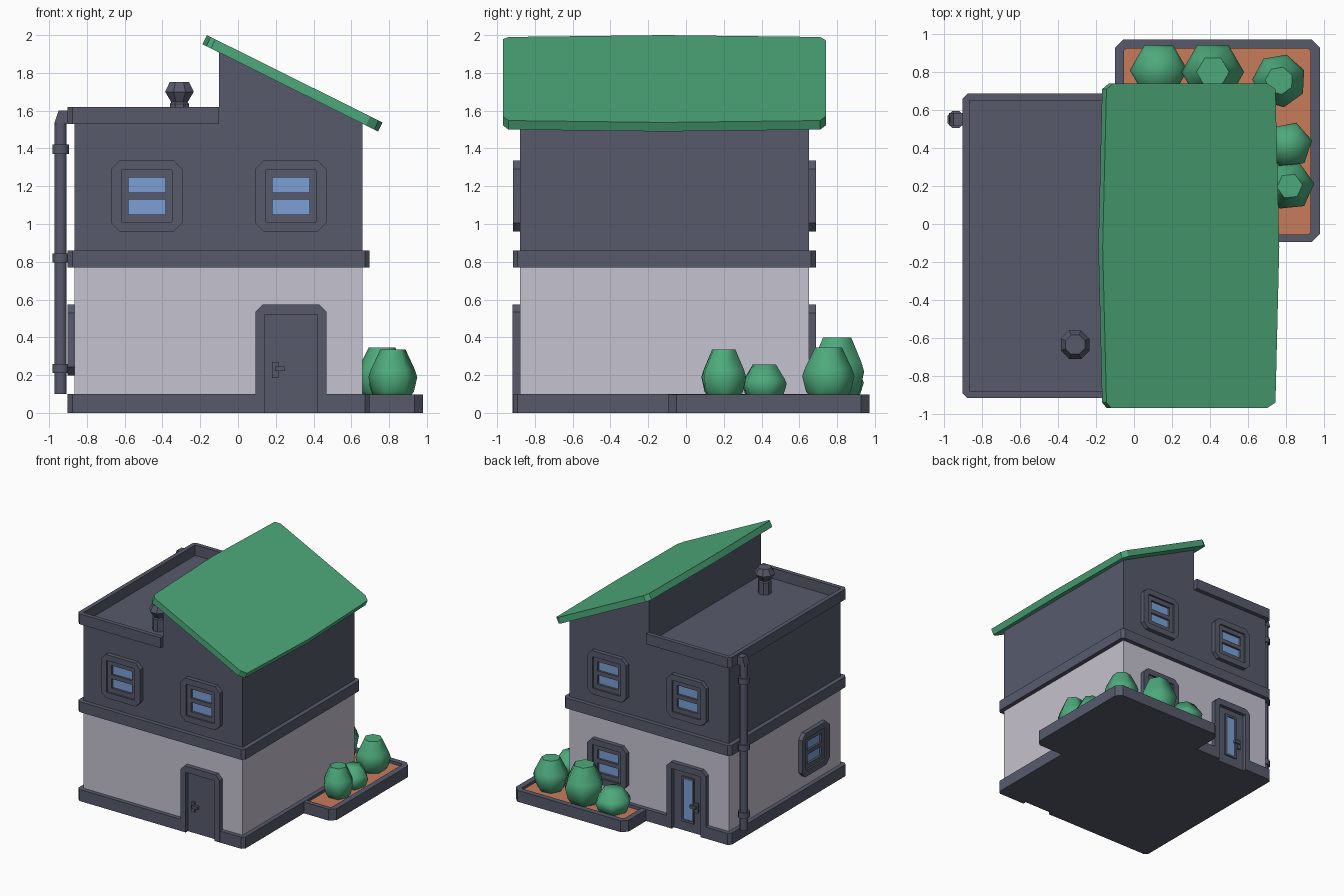
import bpy, bmesh
from math import pi, cos, sin, radians
from mathutils import Matrix, Vector

cube = bpy.data.objects.get("Cube")
if cube:
    bpy.data.objects.remove(cube, do_unlink=True)


def material(name, rgb):
    m = bpy.data.materials.new(name)
    m.use_nodes = True
    m.diffuse_color = (*rgb, 1)
    m.node_tree.nodes["Principled BSDF"].inputs["Base Color"].default_value = (*rgb, 1)
    return m


SLATE = material("slate", (0.095, 0.102, 0.148))
PLASTER = material("pale_plaster", (0.56, 0.54, 0.62))
GREEN = material("green", (0.075, 0.40, 0.20))
SOIL = material("terracotta_soil", (0.58, 0.20, 0.105))
GLASS = material("blue_glass", (0.20, 0.35, 0.68))


def finish(name, bm, mat, place=None, smooth=None):
    bmesh.ops.recalc_face_normals(bm, faces=bm.faces)
    mesh = bpy.data.meshes.new(name)
    bm.to_mesh(mesh)
    bm.free()
    mesh.materials.append(mat)
    if smooth:
        mesh.shade_smooth()
        mesh.set_sharp_from_angle(angle=radians(smooth))
    ob = bpy.data.objects.new(name, mesh)
    bpy.context.collection.objects.link(ob)
    if place:
        ob.matrix_world = place
    return ob


def prism(name, pts, along, mat, place=None):
    """Extrude a closed outline of 3D points along a vector."""
    bm = bmesh.new()
    face = bm.faces.new([bm.verts.new(p) for p in pts])
    out = bmesh.ops.extrude_face_region(bm, geom=[face], use_keep_orig=True)
    moved = [v for v in out["geom"] if isinstance(v, bmesh.types.BMVert)]
    bmesh.ops.translate(bm, verts=moved, vec=along)
    return finish(name, bm, mat, place)


def ring(name, outer, inner, along, mat, place=None):
    """Extrude the strip between two outlines of equal length."""
    bm = bmesh.new()
    loops = [[bm.verts.new(Vector(p) + Vector(s)) for p in pts]
             for pts, s in ((outer, (0, 0, 0)), (outer, along), (inner, along), (inner, (0, 0, 0)))]
    n = len(outer)
    for a, b in zip(loops, loops[1:] + loops[:1]):
        for i in range(n):
            j = (i + 1) % n
            bm.faces.new((a[i], a[j], b[j], b[i]))
    return finish(name, bm, mat, place)


def lathe(name, profile, sides, mat, place, smooth, turn=0):
    """Revolve (radius, height) pairs and cap both ends."""
    bm = bmesh.new()
    rows = [[bm.verts.new((r * cos(turn + 2 * pi * i / sides), r * sin(turn + 2 * pi * i / sides), z))
             for i in range(sides)] for r, z in profile]
    for a, b in zip(rows, rows[1:]):
        for i in range(sides):
            j = (i + 1) % sides
            bm.faces.new((a[i], a[j], b[j], b[i]))
    bm.faces.new(rows[0])
    bm.faces.new(rows[-1])
    return finish(name, bm, mat, Matrix.Translation(place), smooth)


def cut_rect(a0, a1, b0, b1, c):
    """Rectangle with chamfered corners."""
    return [(a0 + c, b0), (a1 - c, b0), (a1, b0 + c), (a1, b1 - c),
            (a1 - c, b1), (a0 + c, b1), (a0, b1 - c), (a0, b0 + c)]


def flat(pts, z):
    return [(x, y, z) for x, y in pts]


def upright(pts, y):
    return [(x, y, z) for x, z in pts]


def panel(name, x0, x1, z0, z1, proud, mat, place, back=0.02):
    rect = [(x0, z0), (x1, z0), (x1, z1), (x0, z1)]
    prism(name, upright(rect, back), (0, -proud - back, 0), mat, place)


# House extents
X0, X1, Y0, Y1 = -0.865, 0.66, -0.88, 0.65
LIP = 0.037
LEFT_COL, RIGHT_COL = -0.483, 0.28
DOOR = 0.138


def front(x):
    return Matrix.Translation((x, Y0, 0))


def back(x):
    return Matrix.Translation((x, Y1, 0)) @ Matrix.Rotation(pi, 4, "Z")


def side(y):
    return Matrix.Translation((X0, y, 0)) @ Matrix.Rotation(-pi / 2, 4, "Z")


# Plinth with a recess at each door
ox0, ox1, oy0, oy1, c = X0 - LIP, X1 + LIP, Y0 - LIP, Y1 + LIP, 0.025
plinth = [(ox0 + c, oy0)]
plinth += [(RIGHT_COL - DOOR, oy0), (RIGHT_COL - DOOR, Y0), (RIGHT_COL + DOOR, Y0), (RIGHT_COL + DOOR, oy0)]
plinth += [(ox1 - c, oy0), (ox1, oy0 + c), (ox1, oy1 - c), (ox1 - c, oy1)]
plinth += [(LEFT_COL + DOOR, oy1), (LEFT_COL + DOOR, Y1), (LEFT_COL - DOOR, Y1), (LEFT_COL - DOOR, oy1)]
plinth += [(ox0 + c, oy1), (ox0, oy1 - c), (ox0, oy0 + c)]
prism("plinth", flat(plinth, 0), (0, 0, 0.1), SLATE)

# Storeys and the band between them
walls = [(X0, Y0), (X1, Y0), (X1, Y1), (X0, Y1)]
prism("lower_walls", flat(walls, 0.09), (0, 0, 0.69), PLASTER)
prism("floor_band", flat(cut_rect(ox0, ox1, oy0, oy1, c), 0.77), (0, 0, 0.09), SLATE)
gable = [(X0, 0.85), (X1, 0.85), (X1, 1.53), (-0.1, 1.91), (-0.1, 1.53), (X0, 1.53)]
prism("upper_walls", upright(gable, Y0), (0, Y1 - Y0, 0), SLATE)

# Parapet around the flat roof
parapet = [(-0.1, oy0), (ox0 + c, oy0), (ox0, oy0 + c), (ox0, oy1 - c), (ox0 + c, oy1), (-0.1, oy1),
           (-0.1, Y1), (X0, Y1), (X0, Y0), (-0.1, Y0)]
prism("parapet", flat(parapet, 1.53), (0, 0, 0.09), SLATE)

# Sloping roof slab with slightly bowed long edges
slab = [(-0.12, -0.97), (0.70, -0.97), (0.745, -0.94), (0.765, -0.12), (0.745, 0.71),
        (0.70, 0.74), (-0.11, 0.74), (-0.145, 0.71), (-0.165, -0.12), (-0.145, -0.94)]
prism("sloping_roof", [(x, y, 2 - 0.497 * (x + 0.165)) for x, y in slab], (-0.023, 0, -0.048), GREEN)

# Roof vent
lathe("roof_vent", [(0.055, 1.52), (0.055, 1.635), (0.047, 1.645), (0.082, 1.70), (0.055, 1.752)],
      8, SLATE, (-0.31, -0.635, 0), 30, pi / 8)


def window(name, place, z):
    ring(name + "_frame", upright(cut_rect(-0.188, 0.188, z - 0.188, z + 0.188, 0.045), 0.01),
         upright(cut_rect(-0.135, 0.135, z - 0.137, z + 0.137, 0.004), 0.01), (0, -0.047, 0), SLATE, place)
    ring(name + "_sash", upright(cut_rect(-0.137, 0.137, z - 0.139, z + 0.139, 0.004), 0.01),
         upright(cut_rect(-0.098, 0.098, z - 0.098, z + 0.098, 0.004), 0.01), (0, -0.032, 0), SLATE, place)
    panel(name + "_crossbar", -0.1, 0.1, z - 0.018, z + 0.018, 0.02, SLATE, place)
    for tag, s in (("upper", 1), ("lower", -1)):
        lo, hi = sorted((z + s * 0.016, z + s * 0.1))
        panel(f"{name}_{tag}_pane", -0.1, 0.1, lo, hi, 0.003, GLASS, place)


window("front_window_a", front(LEFT_COL), 1.148)
window("front_window_b", front(RIGHT_COL), 1.148)
window("back_window_a", back(LEFT_COL), 1.148)
window("back_window_b", back(RIGHT_COL), 1.148)
window("back_lower_window", back(RIGHT_COL), 0.387)
window("side_window", side(-0.49), 0.387)


def door(name, place, hand, glazed):
    w, t, cut = 0.188, 0.575, 0.04
    frame = [(-w, 0), (-w, t - cut), (cut - w, t), (w - cut, t), (w, t - cut), (w, 0),
             (DOOR, 0), (DOOR, 0.52), (-DOOR, 0.52), (-DOOR, 0)]
    prism(name + "_frame", upright(frame, 0.01), (0, -0.048, 0), SLATE, place)
    panel(name + "_leaf", -DOOR, DOOR, 0, 0.52, 0.008, SLATE, place)
    for part, a, b, z0, z1, proud in (("plate", 0.065, 0.1, 0.185, 0.27, 0.02),
                                      ("lever", 0.03, 0.085, 0.222, 0.246, 0.036)):
        lo, hi = sorted((a * hand, b * hand))
        panel(f"{name}_handle_{part}", lo, hi, z0, z1, proud, SLATE, place)
    if glazed:
        panel(name + "_glass", -0.042, 0.042, 0.1, 0.45, 0.012, GLASS, place)
        ring(name + "_glass_trim", upright(cut_rect(-0.06, 0.06, 0.08, 0.47, 0.004), 0),
             upright(cut_rect(-0.042, 0.042, 0.1, 0.45, 0.004), 0), (0, -0.02, 0), SLATE, place)


door("front_door", front(RIGHT_COL), -1, False)
door("back_door", back(LEFT_COL), 1, True)

# Downpipe with brackets and an angled outlet head
PIPE = (-0.939, 0.55, 0)
lathe("downpipe", [(0.035, 0.1), (0.035, 1.54)], 8, SLATE, PIPE, 50, pi / 8)
for i, z in enumerate((0.235, 0.82, 1.395)):
    lathe(f"pipe_bracket_{i + 1}", [(0.048, z - 0.025), (0.048, z + 0.025)], 8, SLATE, PIPE, 50, pi / 8)
head = [(-0.973, 1.53), (-0.905, 1.53), (-0.89, 1.56), (-0.89, 1.6), (-0.95, 1.6)]
prism("pipe_head", upright(head, 0.518), (0, 0.066, 0), SLATE)

# Planter wrapping the back corner
rim = cut_rect(-0.1, 0.98, -0.095, 0.972, 0.045)
bed = cut_rect(-0.052, 0.93, -0.055, 0.925, 0.012)
ring("planter_rim", flat(rim, 0), flat(bed, 0), (0, 0, 0.098), SLATE)
prism("planter_floor", flat(bed, 0), (0, 0, 0.03), SLATE)
prism("planter_soil", flat(bed, 0.03), (0, 0, 0.045), SOIL)

# Bushes: x, y, radius, top height, turn
bushes = [(0.13, 0.81, 0.152, 0.27, 0), (0.415, 0.80, 0.165, 0.40, 0), (0.765, 0.755, 0.142, 0.345, 0.4),
          (0.815, 0.415, 0.125, 0.255, 0.2), (0.82, 0.20, 0.13, 0.335, 0.1)]
for i, (x, y, r, top, turn) in enumerate(bushes):
    h = top - 0.07
    lathe(f"bush_{i + 1}", [(0.62 * r, 0), (0.86 * r, 0.16 * h), (r, 0.45 * h), (0.9 * r, 0.6 * h), (0.52 * r, h)],
          7 if i == 2 else 6, GREEN, (x, y, 0.07), 62, turn)
